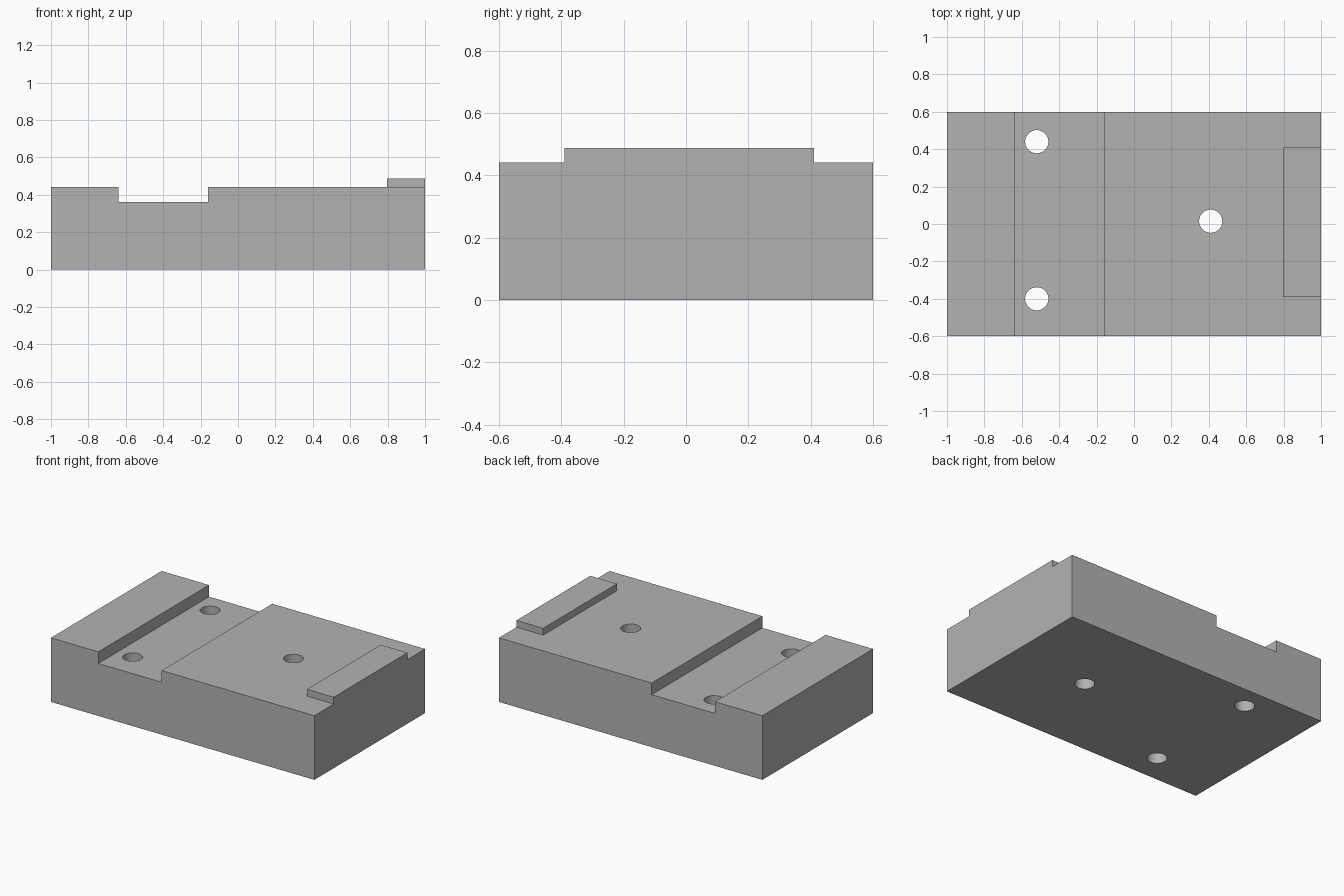
import bpy
import bmesh
import math
from mathutils import Vector

default = bpy.data.objects.get("Cube")
if default:
    bpy.data.objects.remove(default, do_unlink=True)

HALF_X, HALF_Y = 1.0, 0.6
TOP, CHANNEL_FLOOR, PAD_TOP = 0.44, 0.36, 0.487
CHANNEL = (-0.64, -0.16)
HOLE_RADIUS = 0.062

grey = bpy.data.materials.new("machined grey")
grey.use_nodes = True
colour = (0.45, 0.45, 0.45, 1)
grey.diffuse_color = colour
grey.node_tree.nodes["Principled BSDF"].inputs["Base Color"].default_value = colour


def extrude_profile(name, profile, y0, y1):
    """Extrude an xz outline along y."""
    bm = bmesh.new()
    face = bm.faces.new([bm.verts.new((x, y0, z)) for x, z in profile])
    out = bmesh.ops.extrude_face_region(bm, geom=[face])
    moved = [v for v in out["geom"] if isinstance(v, bmesh.types.BMVert)]
    bmesh.ops.translate(bm, vec=Vector((0, y1 - y0, 0)), verts=moved)
    bmesh.ops.recalc_face_normals(bm, faces=bm.faces)
    mesh = bpy.data.meshes.new(name)
    bm.to_mesh(mesh)
    bm.free()
    mesh.materials.append(grey)
    obj = bpy.data.objects.new(name, mesh)
    bpy.context.collection.objects.link(obj)
    return obj


def combine(target, tool, operation):
    """Apply a boolean and discard the tool."""
    tool.hide_render = True
    mod = target.modifiers.new(operation.title(), "BOOLEAN")
    mod.operation = operation
    mod.solver = "EXACT"
    mod.object = tool
    bpy.ops.object.select_all(action="DESELECT")
    target.select_set(True)
    bpy.context.view_layer.objects.active = target
    bpy.ops.object.modifier_apply(modifier=mod.name)
    bpy.data.objects.remove(tool, do_unlink=True)


# Block with a channel across its top
left, right = CHANNEL
block = extrude_profile("base_block", [
    (-HALF_X, 0), (HALF_X, 0), (HALF_X, TOP), (right, TOP),
    (right, CHANNEL_FLOOR), (left, CHANNEL_FLOOR), (left, TOP), (-HALF_X, TOP),
], -HALF_Y, HALF_Y)

# Raised pad on the end edge
pad = extrude_profile("end_pad", [
    (0.797, TOP - 0.1), (HALF_X, TOP - 0.1), (HALF_X, PAD_TOP), (0.797, PAD_TOP),
], -0.39, 0.41)
combine(block, pad, "UNION")

# Three round through holes
for x, y in ((-0.52, 0.44), (-0.52, -0.40), (0.41, 0.015)):
    bpy.ops.mesh.primitive_cylinder_add(
        vertices=48, radius=HOLE_RADIUS, depth=2, location=(x, y, 0))
    cutter = bpy.context.object
    cutter.name = "hole_cutter"
    cutter.data.materials.append(grey)
    combine(block, cutter, "DIFFERENCE")

bpy.ops.object.shade_smooth_by_angle(angle=math.radians(30))
